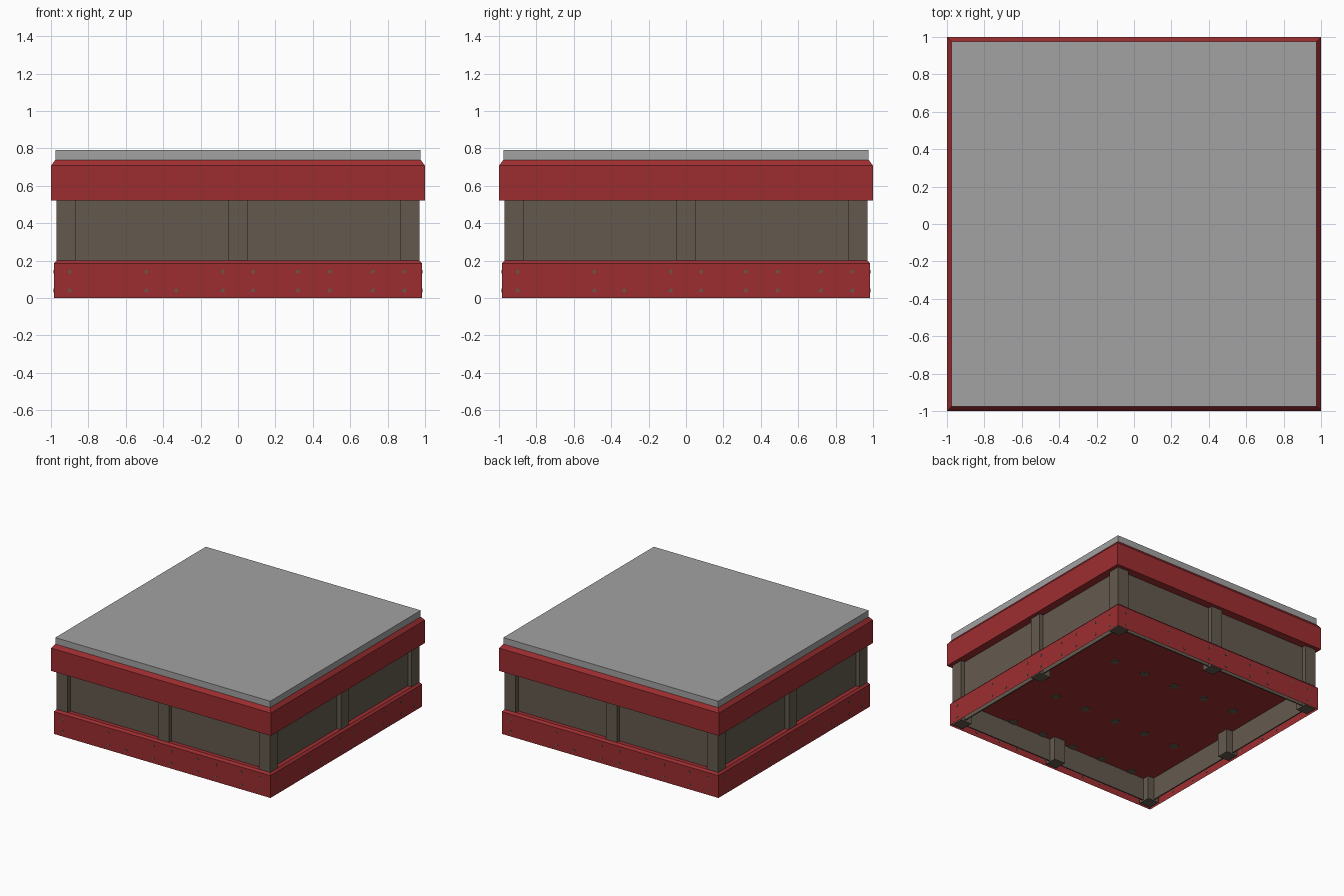
import bpy, bmesh, math
from mathutils import Matrix

if "Cube" in bpy.data.objects:
    bpy.data.objects.remove(bpy.data.objects["Cube"])


def material(name, rgb):
    m = bpy.data.materials.new(name)
    m.diffuse_color = (*rgb, 1)
    m.use_nodes = True
    m.node_tree.nodes["Principled BSDF"].inputs["Base Color"].default_value = m.diffuse_color
    return m


RED = material("brick red", (0.34, 0.027, 0.030))
BROWN = material("brown grey", (0.127, 0.101, 0.077))
GREY = material("roof grey", (0.36, 0.36, 0.36))


def finish(bm, name, mat):
    me = bpy.data.meshes.new(name)
    bm.to_mesh(me)
    bm.free()
    me.materials.append(mat)
    ob = bpy.data.objects.new(name, me)
    bpy.context.collection.objects.link(ob)
    return ob


def box(name, x, y, z, mat):
    bm = bmesh.new()
    bmesh.ops.create_cube(bm, size=1)
    for v in bm.verts:
        v.co = [r[0] if c < 0 else r[1] for c, r in zip(v.co, (x, y, z))]
    return finish(bm, name, mat)


def band(name, half, z0, z1, bevel_in, bevel_z, open_bottom):
    """Square band with a sloped top edge."""
    bm = bmesh.new()
    rings = []
    for h, z in ((half, z0), (half, z1 - bevel_z), (half - bevel_in, z1)):
        rings.append([bm.verts.new((sx * h, sy * h, z))
                      for sx, sy in ((-1, -1), (1, -1), (1, 1), (-1, 1))])
    for a, b in zip(rings, rings[1:]):
        for i in range(4):
            j = (i + 1) % 4
            bm.faces.new((a[i], a[j], b[j], b[i]))
    bm.faces.new(rings[-1])
    if not open_bottom:
        bm.faces.new(rings[0][::-1])
    return finish(bm, name, RED)


def discs(name, places, radius):
    """Thin studs; each place is a transform matrix."""
    bm = bmesh.new()
    for m in places:
        bmesh.ops.create_cone(bm, cap_ends=True, segments=8, radius1=radius,
                              radius2=radius, depth=0.005, matrix=m)
    return finish(bm, name, BROWN)


# Red base skirt (hollow below), upper band and roof
band("base_skirt", 0.985, 0.0, 0.20, 0.015, 0.017, True)
band("upper_band", 1.0, 0.52, 0.74, 0.025, 0.033, False)
box("roof_slab", (-0.977, 0.977), (-0.977, 0.977), (0.73, 0.79), GREY)

# Wall panels, one per side
for i in range(4):
    wall = box("wall_panel", (-0.93, 0.93), (-0.935, -0.925), (0.015, 0.53), BROWN)
    wall.data.transform(Matrix.Rotation(i * math.pi / 2, 4, 'Z'))

# Square posts at corners and side middles
for px in (-0.92, 0, 0.92):
    for py in (-0.92, 0, 0.92):
        if px or py:
            box("post", (px - 0.05, px + 0.05), (py - 0.05, py + 0.05), (0.005, 0.53), BROWN)

# Small studs on the skirt
upper = (-0.9, -0.49, -0.08, 0.08, 0.32, 0.49, 0.72, 0.89)
lower = (-0.9, -0.49, -0.33, -0.08, 0.08, 0.32, 0.49, 0.72, 0.89)
studs = []
for i in range(4):
    turn = Matrix.Rotation(i * math.pi / 2, 4, 'Z')
    for z, xs in ((0.14, upper), (0.04, lower)):
        studs += [turn @ Matrix.Translation((x, -0.985, z)) @ Matrix.Rotation(math.pi / 2, 4, 'X')
                  for x in xs]
discs("skirt_studs", studs, 0.01)

# Studs under the floor
under = [Matrix.Translation((x, y, 0.198))
         for y in (0.29, -0.4, -0.9) for x in (0.43, 0.14, -0.15, -0.44, -0.73)]
discs("floor_studs", under, 0.035)
